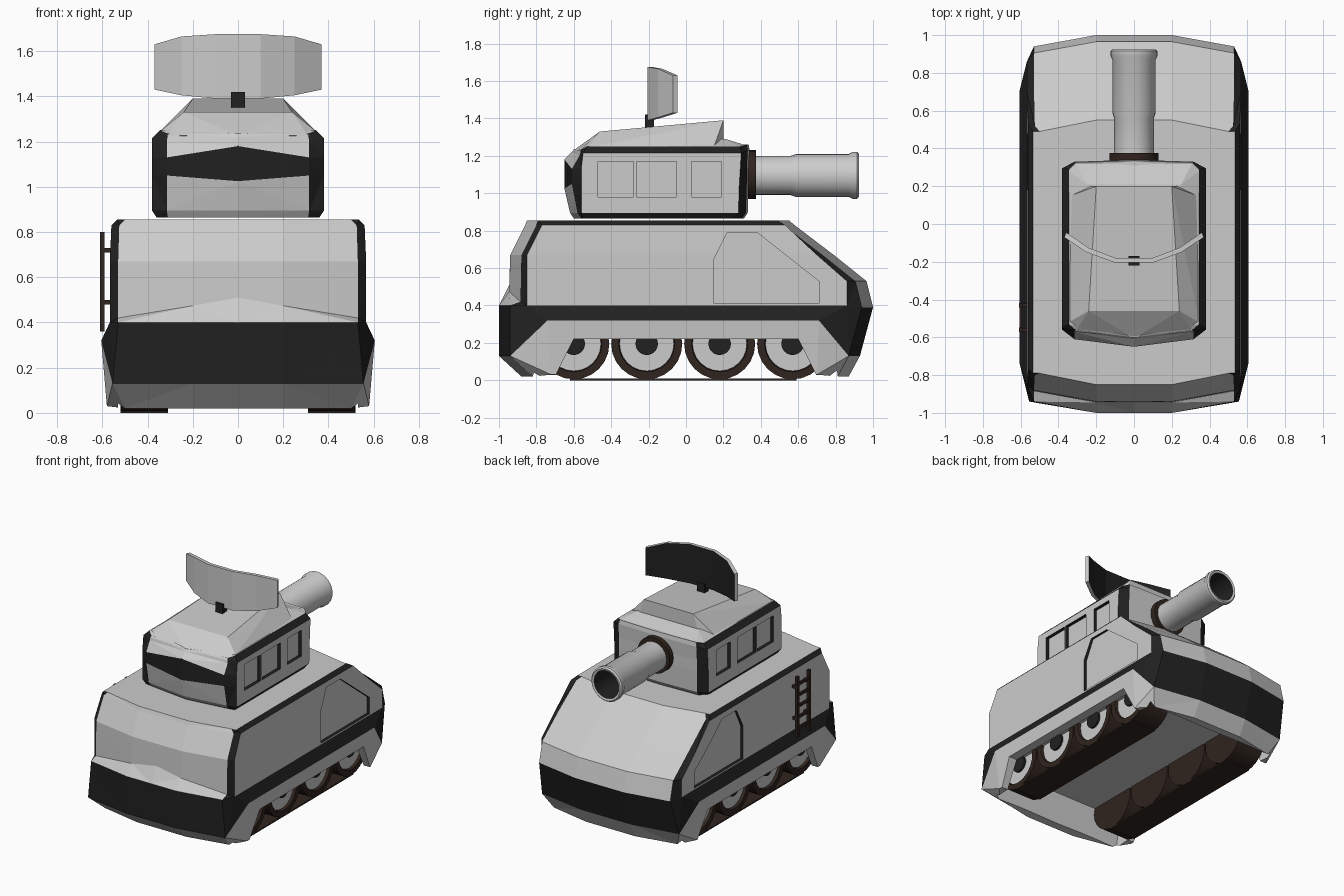
import bpy, bmesh, math

if "Cube" in bpy.data.objects:
    bpy.data.objects.remove(bpy.data.objects["Cube"])

def mat(name, c):
    m = bpy.data.materials.new(name)
    m.diffuse_color = (*c, 1)
    m.use_nodes = True
    m.node_tree.nodes["Principled BSDF"].inputs["Base Color"].default_value = m.diffuse_color
    return m

GREY = mat("grey", (.8, .8, .8))
DARK = mat("dark_trim", (.015, .015, .015))
BROWN = mat("dark_brown", (.03, .018, .013))

def finish(name, bm, mats):
    bmesh.ops.remove_doubles(bm, verts=bm.verts, dist=1e-5)
    bmesh.ops.recalc_face_normals(bm, faces=bm.faces)
    me = bpy.data.meshes.new(name)
    bm.to_mesh(me)
    bm.free()
    for m in mats:
        me.materials.append(m)
    ob = bpy.data.objects.new(name, me)
    bpy.context.collection.objects.link(ob)
    return ob

def ring(yf, zf, xa, xb, zs, yb, yr, zr, yb2, drop=0, mid=None, bow=(.06, .06)):
    """Closed mirrored outline: bowed front, cut corners, straight sides, bowed rear."""
    h = [(0, yf, zf)]
    if mid:
        h.append((mid, yf, zf - drop * .4))
    h += [(xa, yf + bow[0], zf - drop), (xb, yb, zs), (xb, yb2, zs), (xa, yr - bow[1], zr)]
    if mid:
        h.append((mid, yr, zr))
    h.append((0, yr, zr))
    return h + [(-x, y, z) for x, y, z in h[-2:0:-1]]

def loft(name, rings, is_dark):
    bm = bmesh.new()
    vs = [[bm.verts.new(p) for p in r] for r in rings]
    n = len(vs[0])
    for i in range(len(vs) - 1):
        for j in range(n):
            k = (j + 1) % n
            f = bm.faces.new((vs[i][j], vs[i][k], vs[i + 1][k], vs[i + 1][j]))
            f.material_index = int(is_dark(i, min(j, n - 1 - j)))
    bm.faces.new(vs[0][::-1])
    bm.faces.new(vs[-1])
    bmesh.ops.triangulate(bm, faces=bm.faces)
    return finish(name, bm, [GREY, DARK])

def prism(name, yz, x0, x1, side=GREY, cap=GREY):
    bm = bmesh.new()
    a, b = ([bm.verts.new((x, y, z)) for y, z in yz] for x in (x0, x1))
    bm.faces.new(a)
    bm.faces.new(b[::-1])
    for i in range(len(a)):
        j = (i + 1) % len(a)
        bm.faces.new((a[i], a[j], b[j], b[i])).material_index = 1
    return finish(name, bm, [cap, side])

def rect(y0, y1, z0, z1):
    return [(y0, z0), (y1, z0), (y1, z1), (y0, z1)]

def box(name, x0, x1, y0, y1, z0, z1, m):
    return prism(name, rect(y0, y1, z0, z1), x0, x1, m, m)

def cut(ob, cutter):
    cutter.hide_render = True
    md = ob.modifiers.new("cut", 'BOOLEAN')
    md.operation, md.solver, md.object = 'DIFFERENCE', 'EXACT', cutter
    md.material_mode = 'TRANSFER'
    bpy.context.view_layer.objects.active = ob
    bpy.ops.object.modifier_apply(modifier=md.name)
    bpy.data.objects.remove(cutter)

def lathe(name, prof, axis, center, mats, slots, n=24):
    """Revolve (radius, position) pairs around the x or y axis."""
    bm = bmesh.new()
    rows = []
    for r, t in prof:
        row = []
        for k in range(n):
            a = 2 * math.pi * k / n
            u, w = r * math.cos(a), r * math.sin(a)
            p = (t, u, w) if axis == 'x' else (u, t, w)
            row.append(bm.verts.new([c + d for c, d in zip(center, p)]))
        rows.append(row)
    for i in range(len(rows) - 1):
        for k in range(n):
            j = (k + 1) % n
            f = bm.faces.new((rows[i][k], rows[i][j], rows[i + 1][j], rows[i + 1][k]))
            f.material_index = slots[i]
    ob = finish(name, bm, mats)
    bpy.ops.object.select_all(action='DESELECT')
    ob.select_set(True)
    bpy.context.view_layer.objects.active = ob
    bpy.ops.object.shade_smooth_by_angle(angle=math.radians(30))
    return ob

def hull_of(name, pts):
    """Convex solid from points mirrored in x."""
    bm = bmesh.new()
    for x, y, z in pts:
        for s in (1, -1):
            bm.verts.new((s * x, y, z))
    bmesh.ops.convex_hull(bm, input=bm.verts)
    return finish(name, bm, [GREY])

# Hull: stacked outlines from the keel to the deck
hull = loft("hull", [
    ring(-.88, .02, .50, .58, .03, -.72, .87, .02, .70, mid=.2),
    ring(-1.0, .13, .555, .605, .32, -.74, .93, .13, .71, mid=.2),
    ring(-1.0, .40, .53, .567, .40, -.85, 1.0, .39, .86, mid=.2),
    ring(-.945, .51, .53, .567, .53, -.85, .965, .53, .86, drop=.09, mid=.2),
    ring(-.94, .67, .53, .567, .67, -.85, .79, .67, .70, mid=.2),
    ring(-.86, .83, .525, .56, .83, -.77, .58, .83, .53, mid=.2),
    ring(-.85, .855, .50, .535, .855, -.79, .55, .855, .49, mid=.2),
], lambda i, j: i == 1 or (i > 1 and j in (2, 4)) or (i == 5 and j == 3))

# Wheel arches and the hollow underside
cut(hull, prism("arch_cutter", [(-.76, -.1), (-.60, .22), (.60, .22), (.76, -.1)], -1, 1))
cut(hull, prism("well_cutter", [(-.84, -.1), (-.78, .23), (.78, .23), (.83, -.1)], -.53, .53))

# Recessed side doors
door = [(.15, .41), (.71, .41), (.71, .53), (.38, .79), (.22, .79), (.15, .65)]
for s in (1, -1):
    cut(hull, prism("door_cutter", door, s * .545, s * .7, DARK))

# Turret body with dark corners and front visor
b = (.04, .01)
turret = loft("turret", [
    ring(-.60, .865, .31, .36, .865, -.55, .31, .865, .25, bow=b),
    ring(-.62, .895, .315, .38, .895, -.56, .33, .895, .28, bow=b),
    ring(-.65, 1.025, .315, .38, 1.05, -.56, .335, 1.05, .285, drop=-.025, bow=b),
    ring(-.65, 1.18, .315, .38, 1.13, -.56, .335, 1.13, .29, drop=.05, bow=b),
    ring(-.61, 1.22, .315, .38, 1.215, -.55, .34, 1.23, .295, drop=.02, bow=b),
    ring(-.60, 1.235, .31, .345, 1.25, -.53, .335, 1.26, .29, bow=b),
], lambda i, j: j in (1, 3) or (j == 2 and i in (0, 4)) or (j == 0 and i == 2))

# Side windows
for s in (1, -1):
    for y0, y1 in ((-.47, -.28), (-.265, -.05), (.03, .19)):
        cut(turret, prism("window_cutter", rect(y0, y1, .98, 1.17), s * .355, s * .5, DARK))

# Sloped roof and rear deck
edge = [(.31, -.57, 1.225), (.345, -.52, 1.245)]
hull_of("turret_roof", edge + [(.01, -.60, 1.23), (.335, .15, 1.25), (.24, .2, 1.26),
                               (.24, -.46, 1.33), (.2, .2, 1.39)])
hull_of("turret_rear_deck", [(.345, -.3, 1.245), (.345, .28, 1.25), (.31, .325, 1.255),
                             (.25, .21, 1.29), (.25, -.3, 1.29)])

# Gun
lathe("gun_collar", [(0, .32), (.13, .32), (.13, .375), (0, .375)], 'y', (0, 0, 1.1), [BROWN], [0] * 3)
lathe("gun_barrel", [(.105, .36), (.105, .56), (.115, .59), (.115, .87), (.125, .89), (.125, .915),
                     (.115, .925), (.1, .92), (.095, .6), (0, .6)],
      'y', (0, 0, 1.095), [GREY, DARK], [0] * 7 + [1, 1])

# Scanner: mast and curved plate, dark on its hollow side
box("scanner_mast", -.03, .03, -.22, -.17, 1.3, 1.42, DARK)
bm = bmesh.new()
cols = []
for x, y, z0, z1 in ((-.37, -.07, 1.43, 1.63), (-.25, -.15, 1.405, 1.665), (-.1, -.205, 1.39, 1.675),
                     (.1, -.205, 1.39, 1.675), (.25, -.15, 1.405, 1.665), (.37, -.07, 1.43, 1.63)):
    xi = x * .97
    cols.append([bm.verts.new(p) for p in ((x, y, z0), (x, y, z1), (xi, y + .025, z1), (xi, y + .025, z0))])
for p, q in zip(cols, cols[1:]):
    for k in range(4):
        f = bm.faces.new((p[k], p[(k + 1) % 4], q[(k + 1) % 4], q[k]))
        f.material_index = int(k == 2)
bm.faces.new(cols[0])
bm.faces.new(cols[-1][::-1])
finish("scanner_dish", bm, [GREY, DARK])

# Wheels and track belts
for s, side in ((1, "right"), (-1, "left")):
    for i in range(4):
        prof = [(0, .31), (.19, .31), (.19, .52), (.15, .52), (.145, .50), (.06, .50), (.06, .515), (0, .515)]
        lathe(f"{side}_wheel_{i + 1}", [(r, s * x) for r, x in prof], 'x', (0, -.60 + .39 * i, .195),
              [BROWN, GREY, DARK], [0, 0, 0, 0, 1, 2, 2])
    box(f"{side}_track_belt", s * .31, s * .52, -.62, .59, 0, .01, BROWN)

# Ladder on the left side
for y in (-.56, -.43):
    box("ladder_rail", -.61, -.59, y - .012, y + .012, .36, .80, BROWN)
    for z in (.49, .72):
        box("ladder_bracket", -.60, -.555, y - .01, y + .01, z - .01, z + .01, BROWN)
for i in range(5):
    z = .42 + .08 * i
    box("ladder_rung", -.607, -.593, -.56, -.43, z - .01, z + .01, BROWN)
